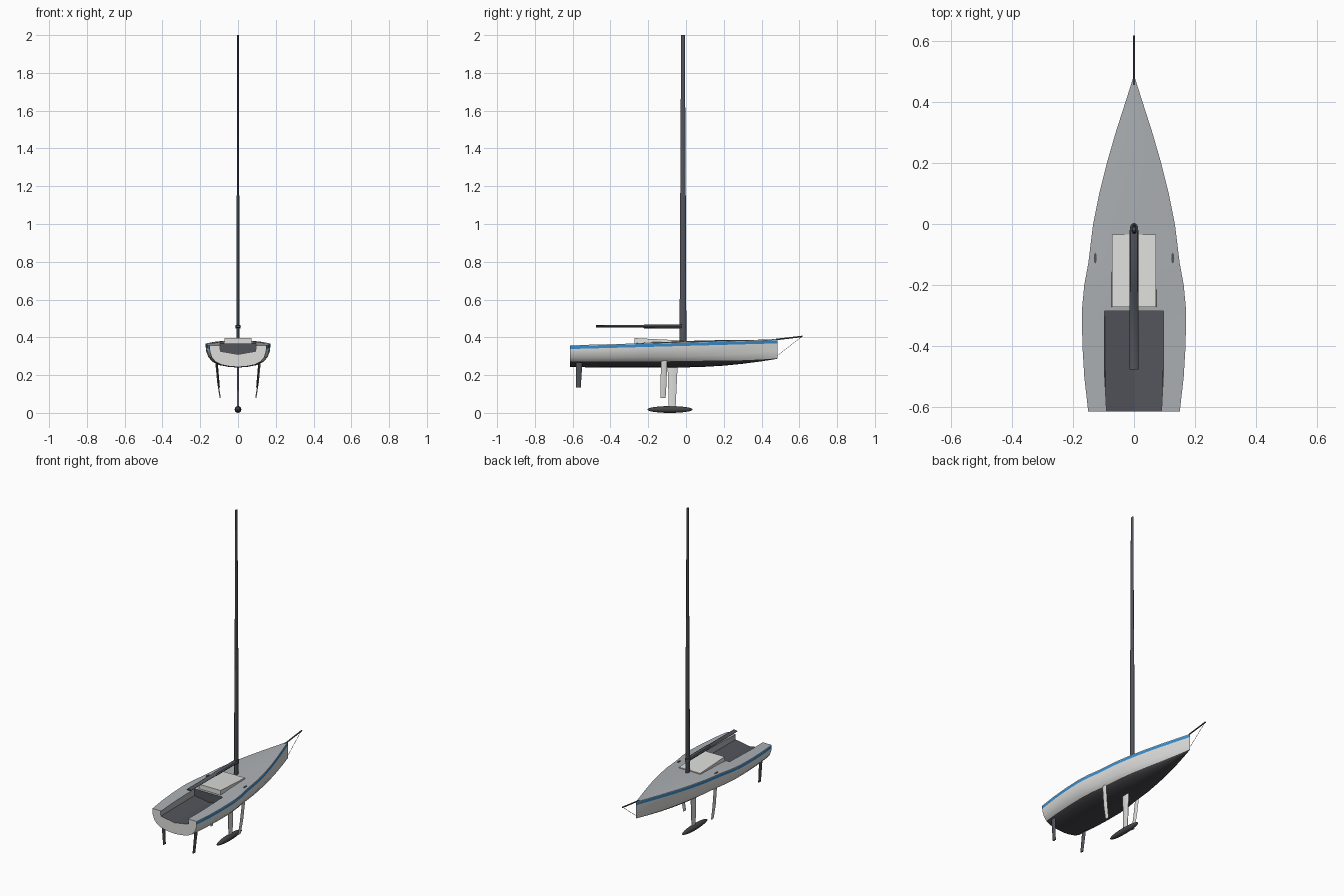
import bpy, bmesh, math
from mathutils import Vector

if "Cube" in bpy.data.objects:
    bpy.data.objects.remove(bpy.data.objects["Cube"])


def material(name, rgb):
    m = bpy.data.materials.new(name)
    m.diffuse_color = (*rgb, 1)
    m.use_nodes = True
    m.node_tree.nodes["Principled BSDF"].inputs["Base Color"].default_value = m.diffuse_color
    return m


WHITE = material("hull white", (0.72, 0.72, 0.71))
GREY = material("deck grey", (0.42, 0.44, 0.46))
DARK = material("carbon grey", (0.085, 0.09, 0.105))
BOTTOM = material("bottom paint", (0.06, 0.06, 0.068))
BLUE = material("stripe blue", (0.04, 0.27, 0.62))


def finish(name, bm, mats, smooth=None, recalc=True):
    if recalc:
        bmesh.ops.recalc_face_normals(bm, faces=bm.faces[:])
    me = bpy.data.meshes.new(name)
    bm.to_mesh(me)
    bm.free()
    ob = bpy.data.objects.new(name, me)
    bpy.context.collection.objects.link(ob)
    for m in mats:
        me.materials.append(m)
    if smooth:
        bpy.ops.object.select_all(action='DESELECT')
        ob.select_set(True)
        bpy.context.view_layer.objects.active = ob
        bpy.ops.object.shade_smooth_by_angle(angle=math.radians(smooth))
    return ob


def loft(name, rings, mat, smooth=None):
    """Skin a list of equal-length closed rings and cap both ends."""
    bm = bmesh.new()
    vs = [[bm.verts.new(p) for p in r] for r in rings]
    n = len(vs[0])
    for a, b in zip(vs, vs[1:]):
        for i in range(n):
            bm.faces.new((a[i], a[(i + 1) % n], b[(i + 1) % n], b[i]))
    bm.faces.new(vs[0])
    bm.faces.new(vs[-1])
    return finish(name, bm, [mat], smooth)


def ring_z(x, y, z, rx, ry, n=12):
    return [(x + rx * math.cos(2 * math.pi * i / n),
             y + ry * math.sin(2 * math.pi * i / n), z) for i in range(n)]


def ring_y(x, y, z, rx, rz, n=12):
    return [(x + rx * math.cos(2 * math.pi * i / n), y,
             z + rz * math.sin(2 * math.pi * i / n)) for i in range(n)]


def box(name, x, y, z, mat):
    return loft(name, [[(x[0], y[0], h), (x[1], y[0], h),
                        (x[1], y[1], h), (x[0], y[1], h)] for h in z], mat)


# Hull lines: station, half beam, keel height
LINES = [(-0.615, .150, .243), (-0.5, .163, .241), (-0.4, .169, .24), (-0.285, .171, .24),
         (-0.2, .163, .24), (-0.13, .150, .24), (0, .134, .241), (.1, .114, .244),
         (.2, .089, .25), (.3, .060, .26), (.4, .028, .273), (.45, .012, .281),
         (.485, .001, .287)]
SECTION = [(0, 0), (.3, .03), (.6, .11), (.8, .25), (.92, .44), (.985, .68)]
COCKPIT_Y = -0.285
FLOOR_Z = .318


def sheer(y):
    return .358 + .030 * (y + .615) / 1.1


def half_section(y, w, zk):
    h = sheer(y) - zk
    bow = max(0, (y - .05) / .435) ** 1.5
    pts = [(w * a, y, zk + h * (b * (1 - .9 * bow) if b < .3 else b)) for a, b in SECTION]
    return pts + [(w, y, sheer(y) - d) for d in (.020, .004, 0)]


# Hull shell: dark bottom, white topsides, blue sheer stripe
bm = bmesh.new()
shell = []
for y, w, zk in LINES:
    half = half_section(y, w, zk)
    pts = [(-p[0], p[1], p[2]) for p in reversed(half[1:])] + half
    shell.append([bm.verts.new(p) for p in pts])
k = len(SECTION) + 2
for a, b in zip(shell, shell[1:]):
    for i in range(len(a) - 1):
        f = bm.faces.new((a[i], a[i + 1], b[i + 1], b[i]))
        strip = i - k if i >= k else k - 1 - i
        f.material_index = 1 if strip < 3 else (2 if strip == 6 else 0)
finish("hull", bm, [WHITE, BOTTOM, BLUE], 40)

# Transom with the open cockpit notch
bm = bmesh.new()
half = half_section(*LINES[0])
zt, yt = sheer(-0.615), -0.615
rim = [(-p[0], p[1], p[2]) for p in reversed(half[1:])] + half
notch = [(.096, yt, zt), (.093, yt, FLOOR_Z + .008), (0, yt, FLOOR_Z - .008),
         (-.093, yt, FLOOR_Z + .008), (-.096, yt, zt)]
bm.faces.new([bm.verts.new(p) for p in rim + notch])
bmesh.ops.triangulate(bm, faces=bm.faces[:])
for f in bm.faces:
    if f.normal.y > 0:
        f.normal_flip()
finish("transom", bm, [WHITE], recalc=False)

# Deck: side decks all along, crowned centre forward of the cockpit
bm = bmesh.new()
rows = []
for y, w, _ in LINES:
    c, z = min(.096, .6 * w), sheer(y)
    crown = .006 * min(1, w / .1) if y > COCKPIT_Y else 0
    rows.append([bm.verts.new(p) for p in
                 [(-w, y, z), (-c, y, z + crown * .6), (0, y, z + crown),
                  (c, y, z + crown * .6), (w, y, z)]])
for a, b in zip(rows, rows[1:]):
    for i in range(4):
        if i in (0, 3) or a[0].co.y >= COCKPIT_Y - .001:
            bm.faces.new((a[i], a[i + 1], b[i + 1], b[i]))
finish("deck", bm, [GREY], 30)

# Cockpit well: dark floor and front wall, grey side walls
bm = bmesh.new()
wells = []
for y, half_floor in ((yt, .093), (COCKPIT_Y, .096)):
    z = sheer(y)
    wells.append([bm.verts.new(p) for p in
                  [(-.096, y, z), (-half_floor, y, FLOOR_Z + .008), (0, y, FLOOR_Z - .008),
                   (half_floor, y, FLOOR_Z + .008), (.096, y, z)]])
for i in range(4):
    f = bm.faces.new((wells[0][i], wells[0][i + 1], wells[1][i + 1], wells[1][i]))
    f.material_index = 0 if i in (1, 2) else 1
bm.faces.new(list(reversed(wells[1])))
bm.normal_update()
for f in bm.faces:
    inward = Vector((0, -.45, .40)) - f.calc_center_median()
    if f.normal.dot(inward) < 0:
        f.normal_flip()
finish("cockpit", bm, [DARK, GREY], recalc=False)

# Cabin, sloping down toward the mast
loft("cabin", [[(-.074, y, .350), (.074, y, .350), (.072, y, top), (-.072, y, top)]
               for y, top in ((-.272, .396), (-.035, .384))], WHITE)

# Mast: one lower tube and a slimmer topmast
loft("mast", [ring_z(0, -.016, z, rx, ry) for z, rx, ry in
              ((.365, .009, .018), (1.15, .008, .015), (1.152, .0055, .0145),
               (2.0, .0045, .010))], DARK, 40)

# Boom with a deeper forward part, and its joint at the mast
loft("boom", [ring_y(0, y, .458, .0155, rz, 8) for y, rz in
              ((-.476, .006), (-.225, .007), (-.222, .010), (-.02, .011))], DARK, 40)
loft("boom_joint", [ring_z(0, -.016, z, .014, .019) for z in (.448, .466)], DARK, 40)

# Bowsprit and its stay
loft("bowsprit", [ring_y(0, y, z, .004, .004, 8) for y, z in
                  ((.455, .386), (.617, .405))], DARK, 40)
loft("bobstay", [ring_y(0, y, z, .0012, .0012, 6) for y, z in
                 ((.482, .302), (.612, .403))], DARK, 40)

# Keel fin and ballast bulb
loft("keel_fin", [ring_z(0, y, z, .005, ry, 10) for z, y, ry in
                  ((.03, -.073, .019), (.25, -.071, .028))], WHITE, 40)
loft("keel_bulb", [ring_y(0, -.085 - .12 * math.cos(math.pi * t / 12), .018,
                          max(.0005, .018 * math.sin(math.pi * t / 12)),
                          max(.0005, .018 * math.sin(math.pi * t / 12)))
                   for t in range(13)], BOTTOM, 50)

# Angled daggerboards, their deck slots, and the twin rudders
for side, s in (("left", -1), ("right", 1)):
    loft("daggerboard_" + side, [ring_z(s * x, y, z, .003, ry, 8) for x, y, z, ry in
                                 ((.094, -.121, .078, .013), (.107, -.119, .16, .016),
                                  (.127, -.113, .366, .016))], WHITE, 40)
    loft("board_slot_" + side, [ring_z(s * .127, -.112, z, .005, .018, 8)
                                for z in (.366, .376)], DARK)
    loft("rudder_" + side, [ring_z(s * x, y, z, .004, ry, 8) for x, y, z, ry in
                            ((.100, -.570, .135, .013), (.112, -.565, .275, .017))],
         DARK, 40)
